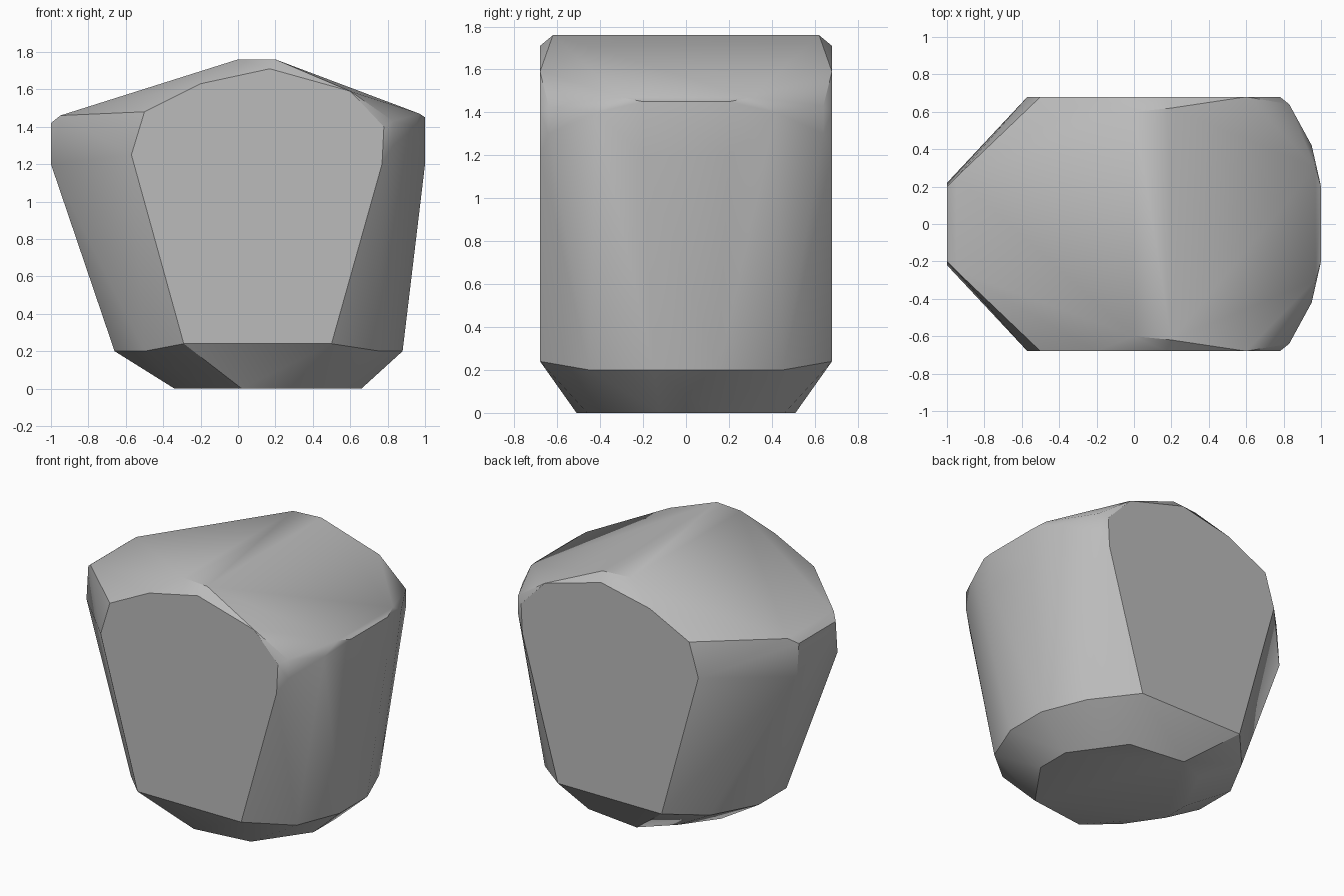
import bpy
import bmesh
import math

# Remove the default object
default = bpy.data.objects.get("Cube")
if default:
    bpy.data.objects.remove(default, do_unlink=True)


def make_material(name, colour):
    material = bpy.data.materials.new(name)
    material.use_nodes = True
    material.diffuse_color = colour
    shader = next(n for n in material.node_tree.nodes if n.type == "BSDF_PRINCIPLED")
    shader.inputs["Base Color"].default_value = colour
    shader.inputs["Roughness"].default_value = 0.9
    return material


def both_sides(points):
    """Repeat the corner points on the front and on the back."""
    return [(x, side * y, z) for x, y, z in points for side in (-1, 1)]


def flat_face(outline, depth):
    """Lift a front outline (x, z) to the given depth."""
    return [(x, depth, z) for x, z in outline]


def build_hull(name, corners, material):
    """Wrap the corner points in a faceted convex stone."""
    bm = bmesh.new()
    for corner in corners:
        bm.verts.new(corner)
    result = bmesh.ops.convex_hull(bm, input=bm.verts[:])
    loose = {e for e in result["geom_interior"] + result["geom_unused"]
             if isinstance(e, bmesh.types.BMVert)}
    bmesh.ops.delete(bm, geom=list(loose), context="VERTS")
    # Join triangles that lie in one plane
    bmesh.ops.dissolve_limit(bm, angle_limit=math.radians(1),
                             verts=bm.verts[:], edges=bm.edges[:])
    bmesh.ops.recalc_face_normals(bm, faces=bm.faces[:])
    mesh = bpy.data.meshes.new(name)
    bm.to_mesh(mesh)
    bm.free()
    mesh.materials.append(material)
    obj = bpy.data.objects.new(name, mesh)
    bpy.context.collection.objects.link(obj)
    return obj


# Flat front and back faces
face_outline = [(-.29, .24), (.5, .24), (.77, 1.2), (.78, 1.4), (.6, 1.59),
                (.17, 1.71), (-.2, 1.63), (-.5, 1.48), (-.57, 1.25)]

# Ridge along the top
ridge = [(0, .6, 1.76), (.2, .62, 1.76)]

# Sloping left flank
left_flank = [(-.95, .25, 1.46), (-1, .2, 1.42), (-1, .22, 1.2),
              (-.66, .15, .2), (-.5, .45, .2)]

# Rounded right flank
right_flank = [(.97, .3, 1.47), (1, .2, 1.45), (1, .2, 1.2), (.95, .42, 1.4),
               (.83, .64, 1.43), (.83, .64, 1.3), (.88, .15, .2), (.76, .45, .2)]

# Chipped underside
underside = [(-.34, .1, 0), (-.21, .38, .03), (.02, .51, 0),
             (.42, .46, 0), (.66, .12, 0)]

corners = both_sides(ridge + left_flank + right_flank + underside)
for depth in (-.68, .68):
    corners += flat_face(face_outline, depth)

stone_grey = make_material("stone grey", (.5, .5, .5, 1))
rock = build_hull("rock", corners, stone_grey)

# Soft shading across shallow edges, crisp creases elsewhere
for other in bpy.context.selected_objects:
    other.select_set(False)
rock.select_set(True)
bpy.context.view_layer.objects.active = rock
bpy.ops.object.shade_smooth_by_angle(angle=math.radians(30))
